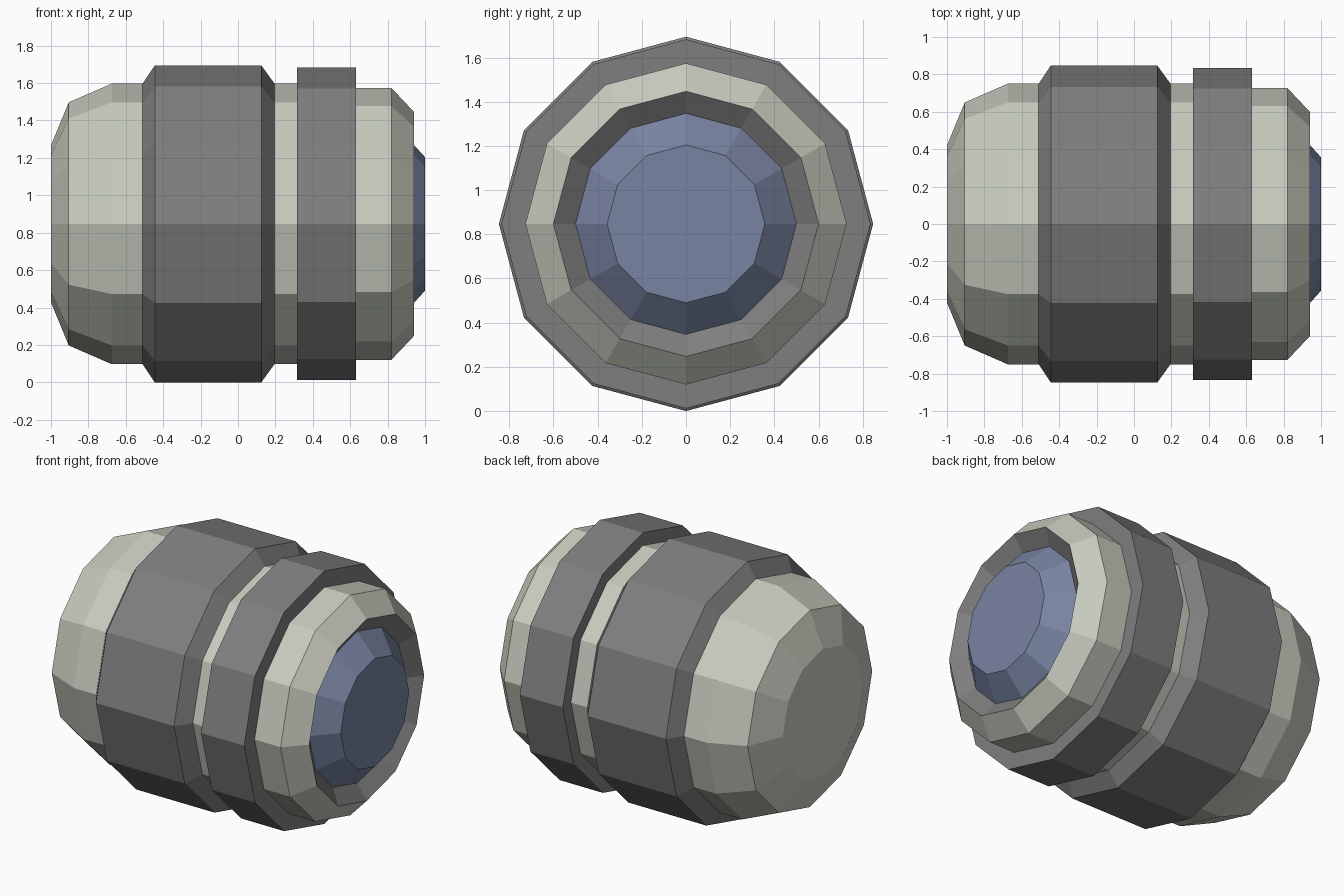
import bpy, bmesh
from math import sin, cos, pi

if "Cube" in bpy.data.objects:
    bpy.data.objects.remove(bpy.data.objects["Cube"])

SIDES = 12
CENTRE_Z = 0.847


def material(name, rgb):
    m = bpy.data.materials.new(name)
    m.diffuse_color = (*rgb, 1)
    m.use_nodes = True
    m.node_tree.nodes["Principled BSDF"].inputs["Base Color"].default_value = m.diffuse_color
    return m


def lathe(name, profile, mat, cap_start=False, cap_end=False):
    """Turn a list of (x, radius) points around the long x axis."""
    bm = bmesh.new()
    rings = [[bm.verts.new((x, r * sin(2 * pi * i / SIDES),
                            CENTRE_Z + r * cos(2 * pi * i / SIDES)))
              for i in range(SIDES)] for x, r in profile]
    for a, b in zip(rings, rings[1:]):
        for i in range(SIDES):
            j = (i + 1) % SIDES
            bm.faces.new((a[i], b[i], b[j], a[j]))
    if cap_start:
        bm.faces.new(rings[0])
    if cap_end:
        bm.faces.new(rings[-1][::-1])
    # Viewed along -x the rings run clockwise, so flip to face outward
    bmesh.ops.reverse_faces(bm, faces=bm.faces[:])
    mesh = bpy.data.meshes.new(name)
    bm.to_mesh(mesh)
    bm.free()
    mesh.materials.append(mat)
    obj = bpy.data.objects.new(name, mesh)
    bpy.context.collection.objects.link(obj)
    return obj


cream = material("cream", (0.58, 0.60, 0.52))
dark = material("dark_grey", (0.21, 0.21, 0.21))
blue = material("glass_blue", (0.19, 0.23, 0.36))

# Barrel with a tapered, closed rear
lathe("barrel", [(-1, 0.42), (-0.905, 0.65), (-0.675, 0.75), (0.45, 0.75),
                 (0.45, 0.727), (0.82, 0.727), (0.94, 0.60)], cream, cap_start=True)
# Wide bevelled band and narrow straight band
lathe("wide_band", [(-0.51, 0.75), (-0.445, 0.847), (0.125, 0.847), (0.195, 0.75)], dark)
lathe("narrow_band", [(0.315, 0.75), (0.315, 0.835), (0.63, 0.835), (0.63, 0.727)], dark)
# Sloped recess inside the front rim
lathe("front_recess", [(0.94, 0.60), (0.87, 0.50)], dark)
# Bulging glass
lathe("lens", [(0.87, 0.50), (1.0, 0.357)], blue, cap_end=True)
